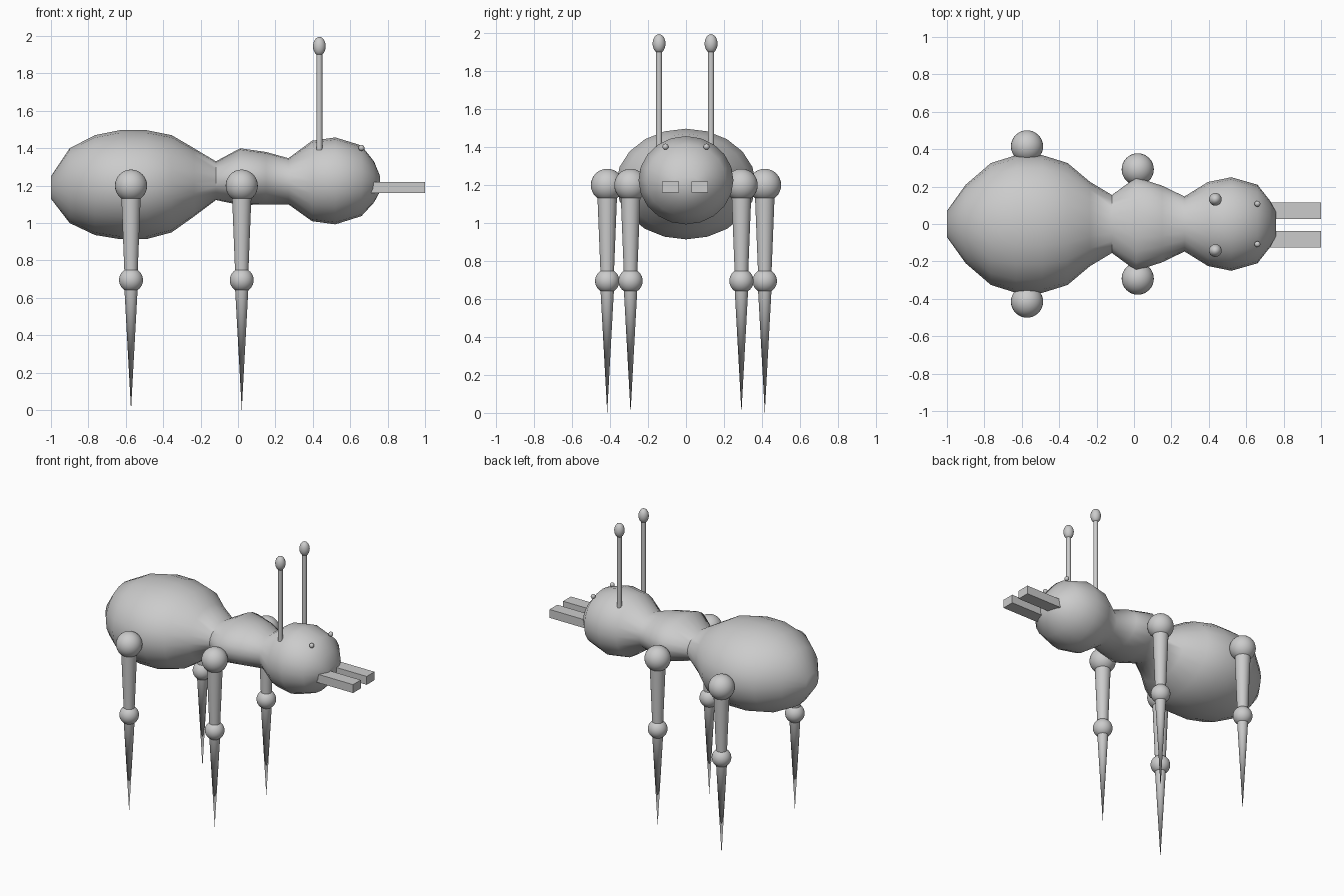
import bpy, bmesh, math

if "Cube" in bpy.data.objects:
    bpy.data.objects.remove(bpy.data.objects["Cube"])


def finish(name, angle=60):
    o = bpy.context.object
    o.name = name
    bpy.ops.object.shade_smooth_by_angle(angle=math.radians(angle))
    return o


def ball(name, loc, r, rz=None, seg=32):
    bpy.ops.mesh.primitive_uv_sphere_add(segments=seg, ring_count=seg // 2, radius=1, location=loc)
    bpy.context.object.scale = (r, r, rz or r)
    bpy.ops.object.transform_apply(location=False, rotation=False, scale=True)
    return finish(name)


def post(name, x, y, z0, z1, r0, r1, seg=32):
    bpy.ops.mesh.primitive_cone_add(vertices=seg, radius1=r0, radius2=r1, depth=z1 - z0,
                                    location=(x, y, (z0 + z1) / 2))
    return finish(name)


# Body: one lofted skin through abdomen, thorax and head (x, half width, bottom, top)
RINGS = [
    (-1.0, .07, 1.13, 1.25), (-.9, .21, 1.0, 1.40), (-.765, .326, .936, 1.47),
    (-.63, .368, .914, 1.497), (-.49, .368, .914, 1.497), (-.355, .326, .95, 1.47),
    (-.235, .225, 1.035, 1.40), (-.118, .155, 1.123, 1.33), (.012, .25, 1.096, 1.40),
    (.15, .205, 1.10, 1.38), (.27, .147, 1.10, 1.347), (.396, .225, 1.01, 1.44),
    (.52, .25, .993, 1.458), (.66, .21, 1.037, 1.415), (.727, .125, 1.11, 1.33),
    (.76, .065, 1.17, 1.25),
]
SIDES = 20
bm = bmesh.new()
loops = []
for x, w, lo, hi in RINGS:
    loops.append([bm.verts.new((x, w * math.cos(a), (lo + hi) / 2 + (hi - lo) / 2 * math.sin(a)))
                  for a in (2 * math.pi * i / SIDES for i in range(SIDES))])
for a, b in zip(loops, loops[1:]):
    for i in range(SIDES):
        j = (i + 1) % SIDES
        bm.faces.new((a[i], a[j], b[j], b[i]))
bm.faces.new(loops[0])
bm.faces.new(loops[-1])
bmesh.ops.recalc_face_normals(bm, faces=bm.faces)
me = bpy.data.meshes.new("body")
bm.to_mesh(me)
bm.free()
body = bpy.data.objects.new("body", me)
bpy.context.collection.objects.link(body)
bpy.ops.object.select_all(action='DESELECT')
body.select_set(True)
bpy.context.view_layer.objects.active = body
finish("body")

for s, side in ((-1, "right"), (1, "left")):
    # Legs: hip ball, tapered thigh, knee ball, pointed shin
    for x, y, pos in ((-.572, .415, "rear"), (.02, .292, "front")):
        n = f"{pos}_{side}_"
        ball(n + "hip", (x, s * y, 1.2), .086)
        post(n + "thigh", x, s * y, .70, 1.2, .034, .054)
        ball(n + "knee", (x, s * y, .695), .064)
        post(n + "shin", x, s * y, 0, .695, 0, .038)

    # Antenna with an egg-shaped tip
    ay = s * .137 - .005
    post(side + "_antenna", .435, ay, 1.39, 1.92, .016, .016, 16)
    ball(side + "_antenna_tip", (.435, ay, 1.945), .034, .05, 24)

    # Eye
    ball(side + "_eye", (.66, s * .108, 1.402), .016, seg=16)

    # Mandible: flat square-ended bar
    bpy.ops.mesh.primitive_cube_add(size=1, location=(.81, s * .077 - .005, 1.19))
    m = bpy.context.object
    m.name = side + "_mandible"
    m.scale = (.38, .088, .06)
    bpy.ops.object.transform_apply(location=False, rotation=False, scale=True)
